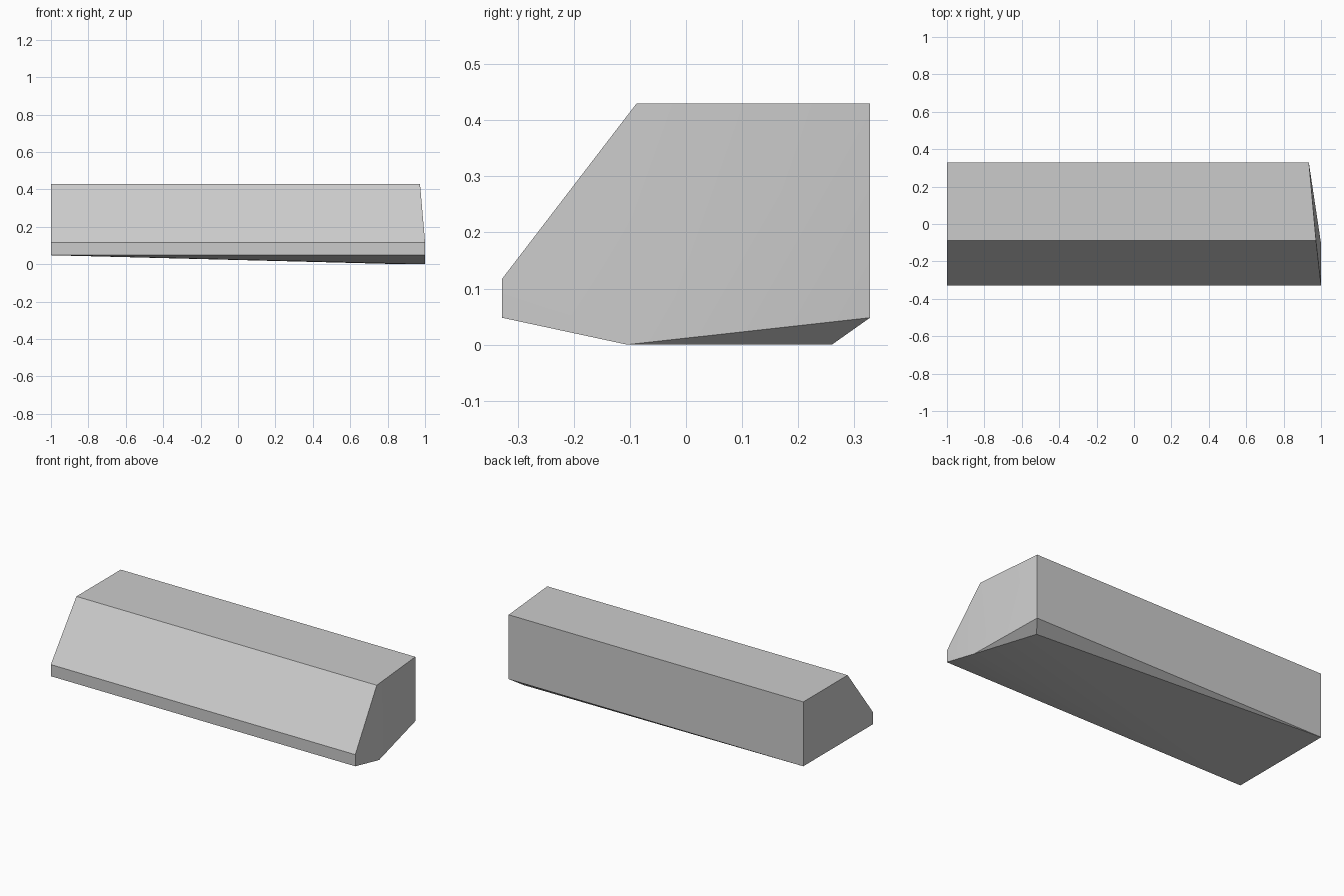
import bpy
import bmesh
import math

default_cube = bpy.data.objects.get("Cube")
if default_cube:
    bpy.data.objects.remove(default_cube, do_unlink=True)


def make_material(name, colour):
    material = bpy.data.materials.new(name)
    material.use_nodes = True
    material.diffuse_color = colour
    material.node_tree.nodes["Principled BSDF"].inputs["Base Color"].default_value = colour
    return material


# Shared levels of the block
half_depth = 0.328
top, lip, base = 0.43, 0.117, 0.048
ridge = -0.088

# Five-sided section: front lip, sloped front, flat top, upright back
section = [
    (-half_depth, base),
    (-half_depth, lip),
    (ridge, top),
    (half_depth, top),
    (half_depth, base),
]

# The square end is flat; the other end sweeps back toward the rear
swept_end = [1, 1, 0.973, 0.935, 0.935]
corners = [(-1, y, z) for y, z in section]
corners += [(x, y, z) for x, (y, z) in zip(swept_end, section)]

# Shallow keel under the swept end
corners += [(1, -0.105, 0), (0.882, 0.26, 0)]

# Skin the convex block over its corners
bm = bmesh.new()
for corner in corners:
    bm.verts.new(corner)
bmesh.ops.convex_hull(bm, input=bm.verts[:])
bmesh.ops.dissolve_limit(bm, angle_limit=math.radians(0.2),
                         verts=bm.verts[:], edges=bm.edges[:])
bmesh.ops.recalc_face_normals(bm, faces=bm.faces[:])

mesh = bpy.data.meshes.new("faceted_block")
bm.to_mesh(mesh)
bm.free()
block = bpy.data.objects.new("faceted_block", mesh)
bpy.context.collection.objects.link(block)
mesh.materials.append(make_material("light_grey", (0.6, 0.6, 0.6, 1)))

# Soften the shallow facets and keep the main edges crisp
bpy.ops.object.select_all(action="DESELECT")
block.select_set(True)
bpy.context.view_layer.objects.active = block
bpy.ops.object.shade_smooth_by_angle(angle=math.radians(30))
